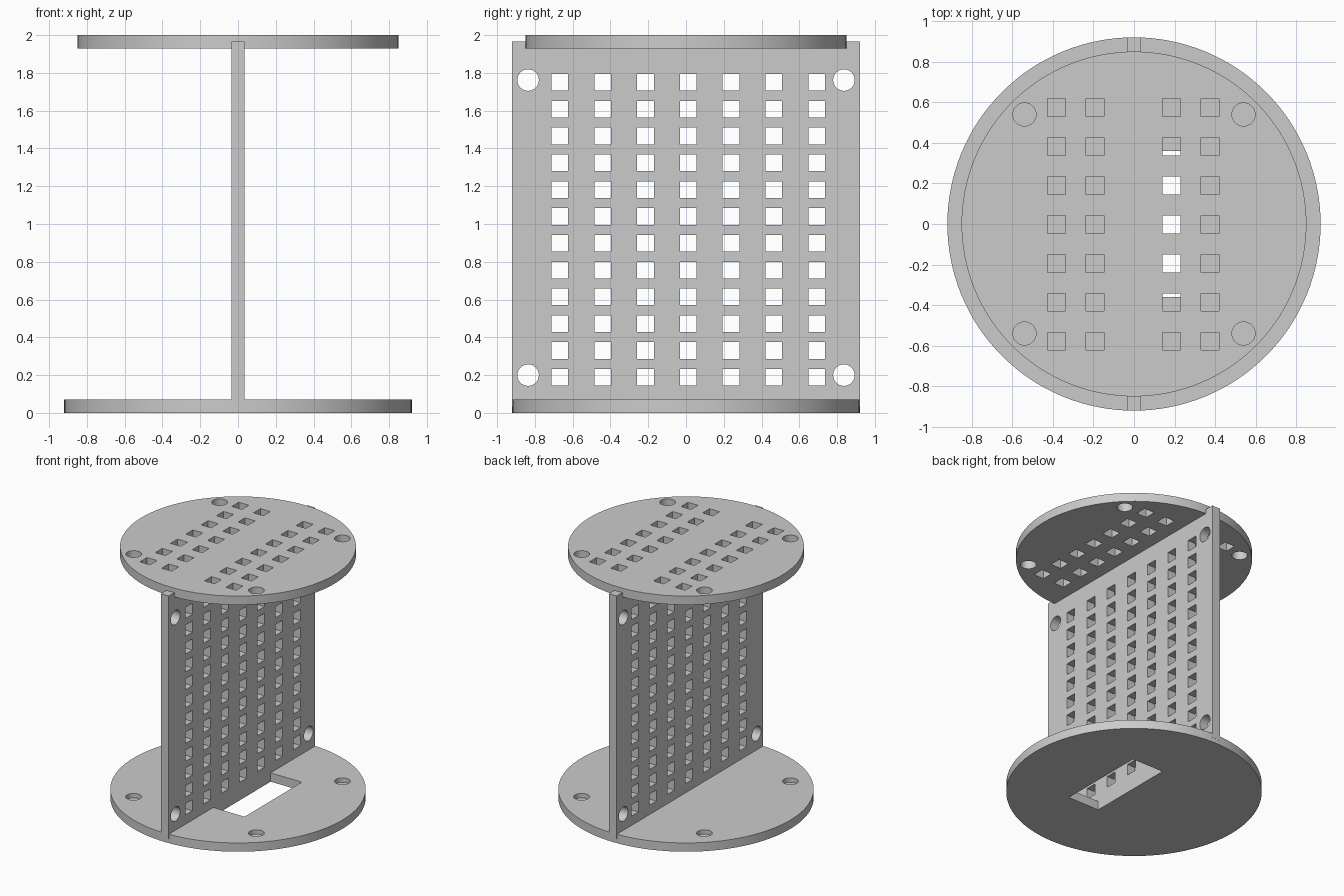
import bpy, bmesh, math
from mathutils import Matrix, Vector

default_cube = bpy.data.objects.get("Cube")
if default_cube:
    bpy.data.objects.remove(default_cube, do_unlink=True)

grey = bpy.data.materials.new("plain_grey")
grey.use_nodes = True
grey.diffuse_color = (0.6, 0.6, 0.6, 1)
grey.node_tree.nodes["Principled BSDF"].inputs["Base Color"].default_value = (0.6, 0.6, 0.6, 1)

T = 0.07           # sheet thickness
HALF = T / 2       # groove depth and half thickness
BASE_R, TOP_R = 0.92, 0.85
HOLE_R, SQUARE = 0.057, 0.088
TOP_Z = 2 - T      # underside of the top disc


def add_box(bm, center, size):
    m = Matrix.Translation(center) @ Matrix.Diagonal((*size, 1))
    bmesh.ops.create_cube(bm, size=1, matrix=m)


def add_cylinder(bm, center, radius, depth, segments, axis="Z"):
    turn = Matrix.Rotation(math.pi / 2, 4, "Y") if axis == "X" else Matrix()
    bmesh.ops.create_cone(bm, cap_ends=True, segments=segments, radius1=radius,
                          radius2=radius, depth=depth,
                          matrix=Matrix.Translation(center) @ turn)


def make_object(name, bm):
    mesh = bpy.data.meshes.new(name)
    bm.to_mesh(mesh)
    bm.free()
    mesh.materials.append(grey)
    obj = bpy.data.objects.new(name, mesh)
    bpy.context.scene.collection.objects.link(obj)
    return obj


def select_only(obj):
    bpy.ops.object.select_all(action="DESELECT")
    bpy.context.view_layer.objects.active = obj
    obj.select_set(True)


def cut(obj, bm):
    """Subtract the cutter mesh from the object."""
    cutter = make_object("cutter", bm)
    cutter.hide_render = True
    mod = obj.modifiers.new("cut", "BOOLEAN")
    mod.operation = "DIFFERENCE"
    mod.solver = "EXACT"
    mod.object = cutter
    select_only(obj)
    bpy.ops.object.modifier_apply(modifier=mod.name)
    bpy.data.objects.remove(cutter, do_unlink=True)


def make_disc(name, radius, z):
    bm = bmesh.new()
    add_cylinder(bm, (0, 0, z + HALF), radius, T, 128)
    return make_object(name, bm)


def cut_groove(obj, z):
    """Half-depth groove that seats the upright plate."""
    bm = bmesh.new()
    add_box(bm, (0, 0, z), (T, 2.2, T))
    cut(obj, bm)


def corner_holes(bm, z, depth):
    for x in (-0.54, 0.54):
        for y in (-0.54, 0.54):
            add_cylinder(bm, (x, y, z), HOLE_R, depth, 32)


# Base disc: blind corner holes, groove and a through slot beside the plate
base = make_disc("base_disc", BASE_R, 0)
bm = bmesh.new()
corner_holes(bm, T, T)
cut(base, bm)
cut_groove(base, T)
bm = bmesh.new()
slot_end = 0.31
add_box(bm, ((HALF + slot_end) / 2, 0, HALF), (slot_end - HALF, 0.72, 0.3))
cut(base, bm)

# Top disc: through corner holes and two double columns of square holes
top = make_disc("top_disc", TOP_R, TOP_Z)
bm = bmesh.new()
corner_holes(bm, TOP_Z + HALF, 0.3)
for x in (-0.382, -0.192, 0.184, 0.374):
    for row in range(-3, 4):
        add_box(bm, (x, row * 0.192 - 0.002, TOP_Z + HALF), (SQUARE, SQUARE, 0.3))
cut(top, bm)
cut_groove(top, TOP_Z)

# Upright plate: grid of square holes and a round hole near each corner
bm = bmesh.new()
add_box(bm, (0, 0, 1), (T, BASE_R * 2, 2 - T))
plate = make_object("upright_plate", bm)
bm = bmesh.new()
for col in range(-3, 4):
    for row in range(12):
        add_box(bm, (0, 0.012 + col * 0.2265, 0.188 + row * 0.142), (0.3, SQUARE, SQUARE))
for y in (-0.836, 0.836):
    for z in (0.2, 1.762):
        add_cylinder(bm, (0, y, z), HOLE_R, 0.3, 32, "X")
cut(plate, bm)

for part in (base, top, plate):
    select_only(part)
    bpy.ops.object.shade_smooth_by_angle(angle=math.radians(30))
